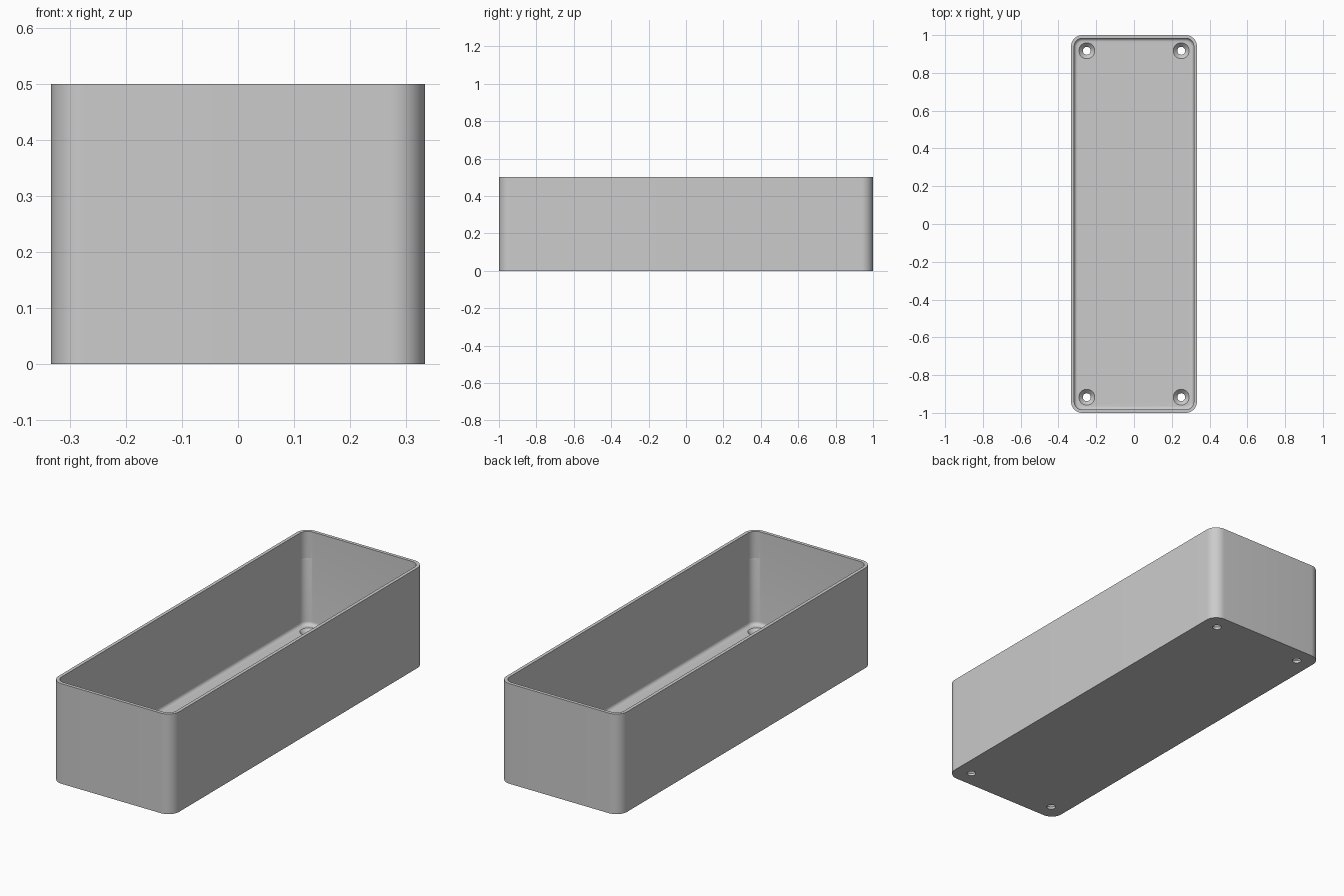
import bpy, bmesh, math

# Main dimensions
HALF_X, HALF_Y, HEIGHT = 1 / 3, 1.0, 0.5
CORNER, WALL, FLOOR, FILLET = 0.06, 0.0167, 0.034, 0.017
HOLE_X, HOLE_Y = 0.25, 0.917
CORNER_STEPS, FILLET_STEPS = 12, 6

cube = bpy.data.objects.get("Cube")
if cube:
    bpy.data.objects.remove(cube, do_unlink=True)

grey = bpy.data.materials.new("plain grey")
grey.use_nodes = True
colour = (0.6, 0.6, 0.6, 1)
grey.diffuse_color = colour
grey.node_tree.nodes["Principled BSDF"].inputs["Base Color"].default_value = colour


def finish(bm, name):
    bmesh.ops.recalc_face_normals(bm, faces=bm.faces)
    mesh = bpy.data.meshes.new(name)
    bm.to_mesh(mesh)
    bm.free()
    mesh.materials.append(grey)
    obj = bpy.data.objects.new(name, mesh)
    bpy.context.collection.objects.link(obj)
    return obj


def rounded_ring(bm, inset, z):
    """Loop of vertices around a rounded rectangle, inset from the outside."""
    radius = CORNER - inset
    verts = []
    for quarter, (sx, sy) in enumerate([(1, 1), (-1, 1), (-1, -1), (1, -1)]):
        for i in range(CORNER_STEPS + 1):
            a = (quarter + i / CORNER_STEPS) * math.pi / 2
            verts.append(bm.verts.new((sx * (HALF_X - CORNER) + radius * math.cos(a),
                                       sy * (HALF_Y - CORNER) + radius * math.sin(a), z)))
    return verts


def lathe(bm, x, y, profile, segments=32):
    """Closed solid of revolution about a vertical axis, from (radius, z) pairs."""
    rings = []
    for radius, z in profile:
        angles = [2 * math.pi * i / segments for i in range(segments)]
        rings.append([bm.verts.new((x + radius * math.cos(a), y + radius * math.sin(a), z))
                      for a in angles])
    loft(bm, rings)


def loft(bm, rings):
    """Skin consecutive rings and cap both ends."""
    for low, high in zip(rings, rings[1:]):
        for i in range(len(low)):
            j = (i + 1) % len(low)
            bm.faces.new((low[i], low[j], high[j], high[i]))
    bm.faces.new(rings[0])
    bm.faces.new(rings[-1])


# Open tray: outside wall, rim, inside wall, floor fillet and floor
bm = bmesh.new()
levels = [(0, 0), (0, HEIGHT), (WALL, HEIGHT)]
for i in range(FILLET_STEPS + 1):
    a = i / FILLET_STEPS * math.pi / 2
    levels.append((WALL + FILLET * (1 - math.cos(a)), FLOOR + FILLET * (1 - math.sin(a))))
loft(bm, [rounded_ring(bm, inset, z) for inset, z in levels])
tray = finish(bm, "tray")

# Countersunk screw holes and the small notches high in the inside corners
bm = bmesh.new()
for sx in (-1, 1):
    for sy in (-1, 1):
        lathe(bm, sx * HOLE_X, sy * HOLE_Y,
              [(0.021, -0.05), (0.021, 0.012), (0.042, FLOOR), (0.042, FLOOR + 0.03)])
        lathe(bm, sx * 0.28, sy * 0.947, [(0.031, 0.345), (0.036, 0.366)])
cutter = finish(bm, "hole_cutter")
cutter.hide_render = True

cut = tray.modifiers.new("holes", "BOOLEAN")
cut.operation = "DIFFERENCE"
cut.solver = "EXACT"
cut.object = cutter

# Apply the cut and shade the rounded corners smoothly
bpy.ops.object.select_all(action="DESELECT")
tray.select_set(True)
bpy.context.view_layer.objects.active = tray
bpy.ops.object.modifier_apply(modifier=cut.name)
bpy.data.objects.remove(cutter, do_unlink=True)
bpy.ops.object.shade_smooth_by_angle(angle=math.radians(30))
